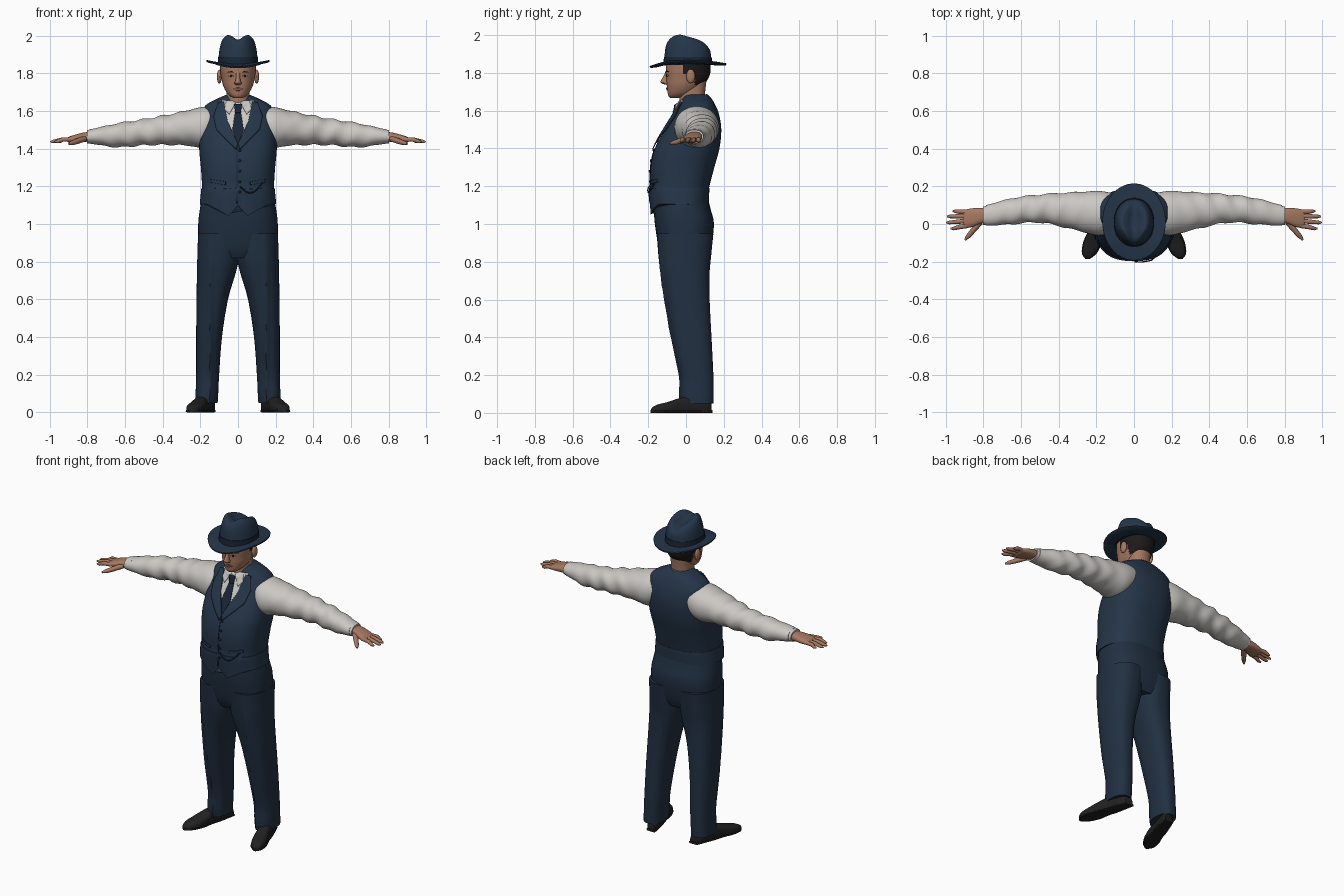
import bpy, bmesh, math
from mathutils import Vector
from mathutils.bvhtree import BVHTree

if "Cube" in bpy.data.objects:
    bpy.data.objects.remove(bpy.data.objects["Cube"])


def material(name, *rgb):
    m = bpy.data.materials.new(name)
    m.use_nodes = True
    m.diffuse_color = (*rgb, 1)
    bsdf = m.node_tree.nodes["Principled BSDF"]
    bsdf.inputs["Base Color"].default_value = (*rgb, 1)
    bsdf.inputs["Roughness"].default_value = 0.8
    return m


NAVY = material("navy wool", .018, .036, .066)
TROUSER = material("trouser navy", .015, .029, .053)
DARK = material("dark navy", .010, .018, .036)
SHIRT = material("shirt white", .60, .58, .55)
SKIN = material("skin", .38, .19, .12)
LIP = material("lip", .26, .10, .075)
HAIR = material("dark hair", .012, .010, .009)
SHOE = material("shoe leather", .016, .015, .015)
EYE = material("eye white", .45, .42, .40)
SIDES = (("left", 1), ("right", -1))


def finish(name, bm, mat, angle=40):
    bmesh.ops.recalc_face_normals(bm, faces=bm.faces)
    me = bpy.data.meshes.new(name)
    bm.to_mesh(me)
    bm.free()
    me.materials.append(mat)
    ob = bpy.data.objects.new(name, me)
    bpy.context.collection.objects.link(ob)
    bpy.ops.object.select_all(action="DESELECT")
    ob.select_set(True)
    bpy.context.view_layer.objects.active = ob
    bpy.ops.object.shade_smooth_by_angle(angle=math.radians(angle))
    return ob


def smooth_path(st, n):
    out = []
    for i in range(len(st) - 1):
        a, b, c, d = (st[max(0, min(len(st) - 1, i + k))] for k in (-1, 0, 1, 2))
        for j in range(n):
            t = j / n
            out.append([q + .5 * t * (r - p + t * (2*p - 5*q + 4*r - s + t * (3*(q - r) + s - p)))
                        for p, q, r, s in zip(a, b, c, d)])
    return out + [list(st[-1])]


def loft(name, st, mat, axis="z", power=2.3, fn=None, side=1, n=4, seg=40):
    """Skin through stations (t, a0, a1, b0, b1) placed along an axis."""
    bm = bmesh.new()
    rings = []
    for t, a0, a1, b0, b1 in smooth_path(st, n):
        ring = []
        for k in range(seg):
            c, s = math.cos(math.tau * k / seg), math.sin(math.tau * k / seg)
            a = (a0 + a1) / 2 + (a1 - a0) / 2 * math.copysign(abs(c) ** (2 / power), c)
            b = (b0 + b1) / 2 + (b1 - b0) / 2 * math.copysign(abs(s) ** (2 / power), s)
            p = Vector({"z": (a, b, t), "x": (t, a, b), "y": (a, t, b)}[axis])
            if fn:
                fn(p)
            p.x *= side
            ring.append(bm.verts.new(p))
        rings.append(ring)
    for r, q in zip(rings, rings[1:]):
        for k in range(seg):
            m = (k + 1) % seg
            bm.faces.new((r[k], r[m], q[m], q[k]))
    bm.faces.new(rings[0])
    bm.faces.new(rings[-1])
    return finish(name, bm, mat)


def sym(st):
    return [(z, -r, r, f, b) for z, r, f, b in st]


def plate(name, pts, trees, mat, off=.005, side=1):
    """Thin panel outlined in x, z and laid on the front of a surface."""
    bm = bmesh.new()
    bm.faces.new([bm.verts.new((x * side, 0, z)) for x, z in pts])
    bmesh.ops.triangulate(bm, faces=bm.faces)
    bmesh.ops.subdivide_edges(bm, edges=bm.edges, cuts=6, use_grid_fill=True)
    for v in bm.verts:
        hits = [t.ray_cast(Vector((v.co.x, -1, v.co.z)), Vector((0, 1, 0)))[0] for t in trees]
        v.co.y = min([h.y for h in hits if h] or [0]) - off
    ob = finish(name, bm, mat, 60)
    mod = ob.modifiers.new("thickness", "SOLIDIFY")
    mod.thickness, mod.offset = .005, 0
    return ob


def tree(ob):
    return BVHTree.FromPolygons([v.co for v in ob.data.vertices],
                                [p.vertices for p in ob.data.polygons])


def ball(name, loc, size, mat):
    bm = bmesh.new()
    bmesh.ops.create_uvsphere(bm, u_segments=16, v_segments=10, radius=1)
    for v in bm.verts:
        v.co = Vector(a * b + c for a, b, c in zip(v.co, size, loc))
    return finish(name, bm, mat)


def tube(name, pts, radius, mat, radii=None):
    cu = bpy.data.curves.new(name, "CURVE")
    cu.dimensions, cu.bevel_depth, cu.bevel_resolution, cu.use_fill_caps = "3D", radius, 3, True
    sp = cu.splines.new("POLY")
    sp.points.add(len(pts) - 1)
    for i, p in enumerate(pts):
        sp.points[i].co = (*p, 1)
        sp.points[i].radius = radii[i] if radii else 1
    sp.use_smooth = True
    cu.materials.append(mat)
    bpy.context.collection.objects.link(bpy.data.objects.new(name, cu))


# Trousers: seat and two creased legs
loft("trouser_seat", sym([(.82, .16, -.12, .11), (.88, .205, -.145, .132), (1.0, .211, -.165, .148),
                          (1.08, .202, -.17, .13), (1.14, .19, -.17, .115)]), TROUSER, power=2.5)


def crease(p):
    if p.y < .03:
        p.y -= .010 * max(0, 1 - abs(abs(p.x) - .15) / .02) * min(1, max(0, (1 - p.z) * 3))


for label, s in SIDES:
    loft(label + "_trouser_leg", [
        (.05, .108, .225, -.025, .145), (.1, .105, .225, -.03, .146), (.2, .10, .222, -.03, .145),
        (.4, .085, .222, -.072, .135), (.6, .053, .22, -.108, .125), (.74, .012, .218, -.133, .125),
        (.82, -.004, .216, -.145, .132), (.95, -.01, .212, -.155, .145)],
        TROUSER, power=2.4, side=s, fn=crease, seg=64)

    # Shoes with toes turned out
    def turn_out(p):
        p.x += .15 + .3 * p.y
        p.y = .135 - p.y
        p.z = max(0, p.z)
    loft(label + "_shoe", [(0, -.026, .026, -.01, .05), (.03, -.037, .037, -.01, .085),
                           (.1, -.038, .038, -.01, .09), (.17, -.041, .041, -.01, .078),
                           (.23, -.046, .046, -.01, .058), (.28, -.04, .04, -.01, .046),
                           (.31, -.024, .024, -.005, .032), (.32, -.006, .006, .002, .02)],
         SHOE, "y", 2.7, turn_out, s)
    loft(label + "_sole", [(-.004, -.03, .03, 0, .014), (.1, -.041, .041, 0, .014),
                           (.17, -.042, .042, 0, .014), (.23, -.05, .05, 0, .014),
                           (.29, -.04, .04, 0, .014), (.322, -.01, .01, 0, .014)],
         SHOE, "y", 4, turn_out, s)


# Waistcoat with two pointed hem tips
def hem(p):
    if p.y < -.04 and p.z < 1.2:
        tip = max(0, 1 - abs(abs(p.x) - .05) / (.055 if abs(p.x) < .05 else .11))
        p.z -= .062 * tip * (1.2 - p.z) / .095


vest = loft("waistcoat", sym([
    (1.105, .203, -.188, .12), (1.185, .195, -.197, .124), (1.2, .191, -.188, .124),
    (1.3, .197, -.188, .15), (1.4, .206, -.165, .177), (1.5, .203, -.112, .187),
    (1.58, .195, -.062, .175), (1.63, .172, -.035, .155), (1.665, .11, -.02, .135),
    (1.685, .065, -.01, .115)]), NAVY, power=2.5, fn=hem, seg=72)


# Neck, collar and head
def tilt(p):
    p.z += (p.y - .03) * .35


loft("neck", sym([(1.58, .065, -.035, .1), (1.68, .062, -.035, .1), (1.77, .065, -.03, .11)]), SKIN)
collar = loft("shirt_collar", sym([(1.59, .085, -.055, .125), (1.63, .078, -.05, .117),
                                   (1.66, .071, -.045, .111)]), SHIRT, fn=tilt)
head = loft("head", sym([
    (1.668, .024, -.085, -.02), (1.68, .044, -.094, .02), (1.70, .062, -.098, .055),
    (1.735, .079, -.102, .09), (1.77, .087, -.104, .118), (1.81, .094, -.107, .13),
    (1.87, .097, -.106, .13)]), SKIN, power=2.2, n=6, seg=64)
head.data.materials.append(HAIR)
for f in head.data.polygons:
    c = f.center
    f.material_index = int((c.y > .045 and c.z > 1.735) or (c.y > -.01 and c.z > 1.795))

face = [tree(head)]
loft("nose", [(1.738, -.012, .012, -.112, -.09), (1.747, -.02, .02, -.132, -.09),
              (1.757, -.015, .015, -.134, -.09), (1.785, -.010, .010, -.118, -.09),
              (1.81, -.012, .012, -.108, -.09)], SKIN, power=2)
plate("lips", [(-.028, 1.716), (-.008, 1.723), (.008, 1.723), (.028, 1.716),
               (.01, 1.707), (-.01, 1.707)], face, LIP, .002)
for label, s in SIDES:
    ball(label + "_ear", (.099 * s, .025, 1.782), (.013, .024, .037), SKIN)
    plate(label + "_eye", [(.022, 1.785), (.036, 1.792), (.05, 1.786), (.036, 1.781)], face, EYE, .001, s)
    plate(label + "_iris", [(.031, 1.791), (.041, 1.791), (.04, 1.781), (.032, 1.781)], face, HAIR, .003, s)
    plate(label + "_eyebrow", [(.016, 1.803), (.035, 1.812), (.062, 1.804), (.035, 1.804)], face, HAIR, .003, s)

# Shirt front, tie, lapels and collar points
chest = [tree(vest)]
neckline = chest + [tree(collar)]
plate("shirt_front", [(-.085, 1.655), (.085, 1.655), (.06, 1.55), (0, 1.43), (-.06, 1.55)], chest, SHIRT, .004)
plate("tie", [(-.014, 1.6), (.014, 1.6), (.03, 1.5), (0, 1.42), (-.03, 1.5)], neckline, DARK, .009)
plate("tie_knot", [(-.021, 1.635), (.021, 1.635), (.014, 1.59), (-.014, 1.59)], neckline, DARK, .014)
for label, s in SIDES:
    plate(label + "_collar_point", [(.012, 1.642), (.06, 1.655), (.072, 1.61), (.047, 1.582)],
          neckline, SHIRT, .011, s)
    plate(label + "_lapel", [(.075, 1.65), (.105, 1.645), (.13, 1.57), (.115, 1.5), (.01, 1.395),
                             (0, 1.425), (.055, 1.545)], chest, NAVY, .010, s)
    plate(label + "_waist_pocket", [(.065, 1.207), (.145, 1.22), (.145, 1.238), (.065, 1.225)],
          chest, NAVY, .004, s)
plate("front_edge", [(-.008, 1.4), (-.003, 1.4), (-.003, 1.11), (-.008, 1.11)], chest, DARK, .001)


def on_chest(x, z, off=.004):
    y = chest[0].ray_cast(Vector((x, -1, z)), Vector((0, 1, 0)))[0].y
    return (x, y - off, z)


for i in range(5):
    ball(f"button_{i + 1}", on_chest(.009, 1.39 - i * .055), (.007, .005, .007), DARK)
tube("watch_chain", [on_chest(.01 + .012 * i, 1.2 - .045 * math.sin(i / 10 * math.pi) + .002 * i, .006)
                     for i in range(11)], .0035, DARK)


# Sleeves with soft folds, cuffs and hands
def folds(p):
    w = math.sin(math.pi * min(1, max(0, (p.x - .2) / .57)))
    p.z += w * .005 * math.sin(62 * p.x + 22 * p.y)
    p.y += w * .004 * math.sin(48 * p.x - 30 * p.z)


for label, s in SIDES:
    loft(label + "_sleeve", [
        (.1, -.03, .16, 1.45, 1.62), (.18, -.06, .175, 1.405, 1.622), (.26, -.045, .172, 1.415, 1.605),
        (.36, -.02, .166, 1.42, 1.583), (.5, .008, .156, 1.418, 1.556), (.64, 0, .138, 1.407, 1.534),
        (.74, -.008, .112, 1.42, 1.512), (.785, -.008, .1, 1.426, 1.502)],
        SHIRT, "x", 2.1, folds, s, n=8)
    loft(label + "_cuff", [(.755, -.008, .102, 1.424, 1.508), (.8, -.004, .092, 1.428, 1.498)],
         SHIRT, "x", 2.2, None, s)
    loft(label + "_palm", [(.77, .01, .082, 1.437, 1.49), (.82, .0, .085, 1.436, 1.485),
                           (.86, -.016, .083, 1.433, 1.475), (.895, -.02, .076, 1.432, 1.464),
                           (.908, -.012, .068, 1.438, 1.456)], SKIN, "x", 2.4, None, s)
    for finger, base, tip, reach in (("index", -.009, -.024, .965), ("middle", .017, .008, .988),
                                     ("ring", .042, .04, .985), ("little", .064, .068, .955)):
        tube(f"{label}_{finger}_finger", [(.88 * s, base, 1.449), (.93 * s, (base + tip) / 2, 1.448),
             ((reach - .008) * s, tip, 1.438), ((reach + .008) * s, tip, 1.436)],
             .012, SKIN, (1, 1, .8, .35))
    tube(label + "_thumb", [(.815 * s, .01, 1.452), (.85 * s, -.03, 1.44), (.88 * s, -.065, 1.43),
                            (.897 * s, -.085, 1.425)], .015, SKIN, (1, 1, .8, .35))


# Hat: curled brim, band and creased crown
def curl(p):
    p.z += .7 * p.x * p.x - .15 * max(0, -p.y - .1)


def dent(p):
    up = max(0, p.z - 1.85) / .15
    p.z -= up * .27 * max(0, p.y + .03) + up * .12 * max(0, -p.y - .04)
    p.z -= up ** 4 * .02 * math.exp(-(p.x / .03) ** 2)
    p.x *= 1 - .14 * up * max(0, min(1, -p.y / .08))


loft("hat_brim", sym([(1.842, .10, -.115, .135), (1.838, .135, -.155, .175), (1.84, .164, -.188, .21),
                      (1.847, .166, -.19, .212), (1.851, .162, -.187, .208), (1.851, .1, -.115, .13)]),
     NAVY, power=2, fn=curl, seg=64)
loft("hat_band", sym([(1.843, .108, -.12, .138), (1.885, .106, -.117, .136)]), DARK, power=2.1)
loft("hat_crown", sym([(1.845, .105, -.116, .135), (1.9, .102, -.113, .133), (1.95, .095, -.107, .128),
                       (1.985, .083, -.095, .115), (2.003, .066, -.075, .095), (1.998, .045, -.05, .07),
                       (1.985, .02, -.025, .04), (1.982, .003, -.004, .01)]),
     NAVY, power=2.1, fn=dent, n=5, seg=64)
